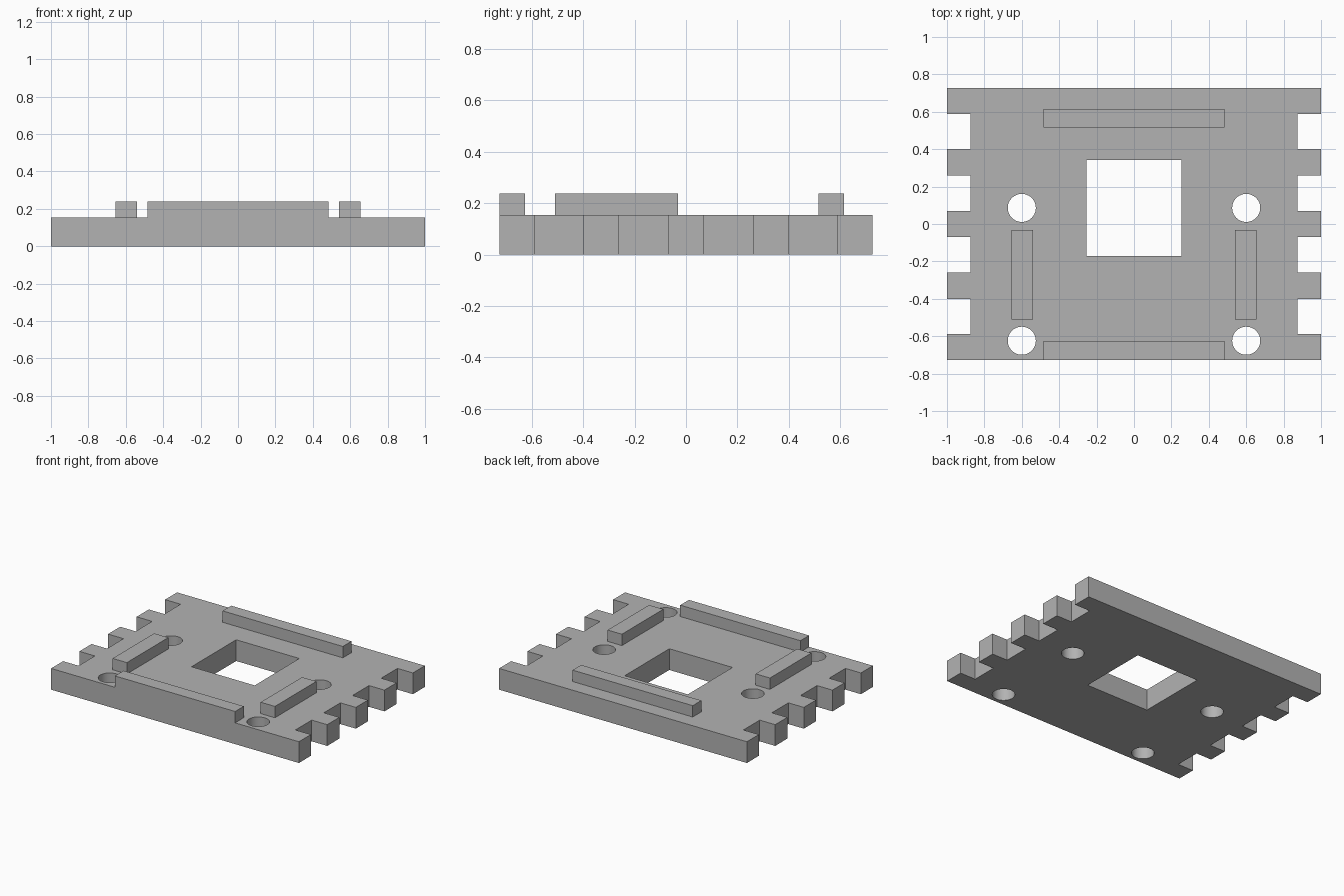
import bpy

cube = bpy.data.objects.get("Cube")
if cube:
    bpy.data.objects.remove(cube, do_unlink=True)

# Material
GREY = (0.45, 0.45, 0.45, 1)
grey = bpy.data.materials.new("plain grey")
grey.use_nodes = True
grey.diffuse_color = GREY
grey.node_tree.nodes["Principled BSDF"].inputs["Base Color"].default_value = GREY

HALF_DEPTH = 0.726
PLATE_TOP = 0.155
BAR_TOP = 0.238


def box(name, x0, x1, y0, y1, z0, z1):
    bpy.ops.mesh.primitive_cube_add(
        size=1, location=((x0 + x1) / 2, (y0 + y1) / 2, (z0 + z1) / 2))
    ob = bpy.context.object
    ob.name = name
    ob.scale = (x1 - x0, y1 - y0, z1 - z0)
    bpy.ops.object.transform_apply(location=False, rotation=False, scale=True)
    ob.data.materials.append(grey)
    return ob


# Base plate
plate = box("base_plate", -1, 1, -HALF_DEPTH, HALF_DEPTH, 0, PLATE_TOP)

# Cutters: central window, edge notches and screw holes
cutters = [box("window_cutter", -0.255, 0.255, -0.172, 0.343, -0.1, 0.4)]
for side in (-1, 1):
    x0, x1 = sorted((side * 0.875, side * 1.1))
    for y0, y1 in ((0.07, 0.26), (0.4, 0.588)):
        cutters.append(box("notch_cutter", x0, x1, y0, y1, -0.1, 0.4))
        cutters.append(box("notch_cutter", x0, x1, -y1, -y0, -0.1, 0.4))
    for y in (0.086, -0.624):
        bpy.ops.mesh.primitive_cylinder_add(
            vertices=48, radius=0.075, depth=1, location=(side * 0.6, y, 0))
        hole = bpy.context.object
        hole.name = "hole_cutter"
        hole.data.materials.append(grey)
        cutters.append(hole)

for cutter in cutters:
    cutter.hide_render = True
    mod = plate.modifiers.new("cut", 'BOOLEAN')
    mod.operation = 'DIFFERENCE'
    mod.solver = 'EXACT'
    mod.object = cutter

# Bake the cuts, then drop the cutters
bpy.ops.object.select_all(action='DESELECT')
plate.select_set(True)
bpy.context.view_layer.objects.active = plate
for mod in list(plate.modifiers):
    bpy.ops.object.modifier_apply(modifier=mod.name)
for cutter in cutters:
    bpy.data.objects.remove(cutter, do_unlink=True)
bpy.ops.object.shade_smooth_by_angle()

# Raised locating bars
box("front_bar", -0.485, 0.485, -HALF_DEPTH, -0.626, PLATE_TOP, BAR_TOP)
box("back_bar", -0.485, 0.485, 0.516, 0.615, PLATE_TOP, BAR_TOP)
box("left_bar", 0.54, 0.655, -0.51, -0.032, PLATE_TOP, BAR_TOP)
box("right_bar", -0.655, -0.54, -0.51, -0.032, PLATE_TOP, BAR_TOP)
